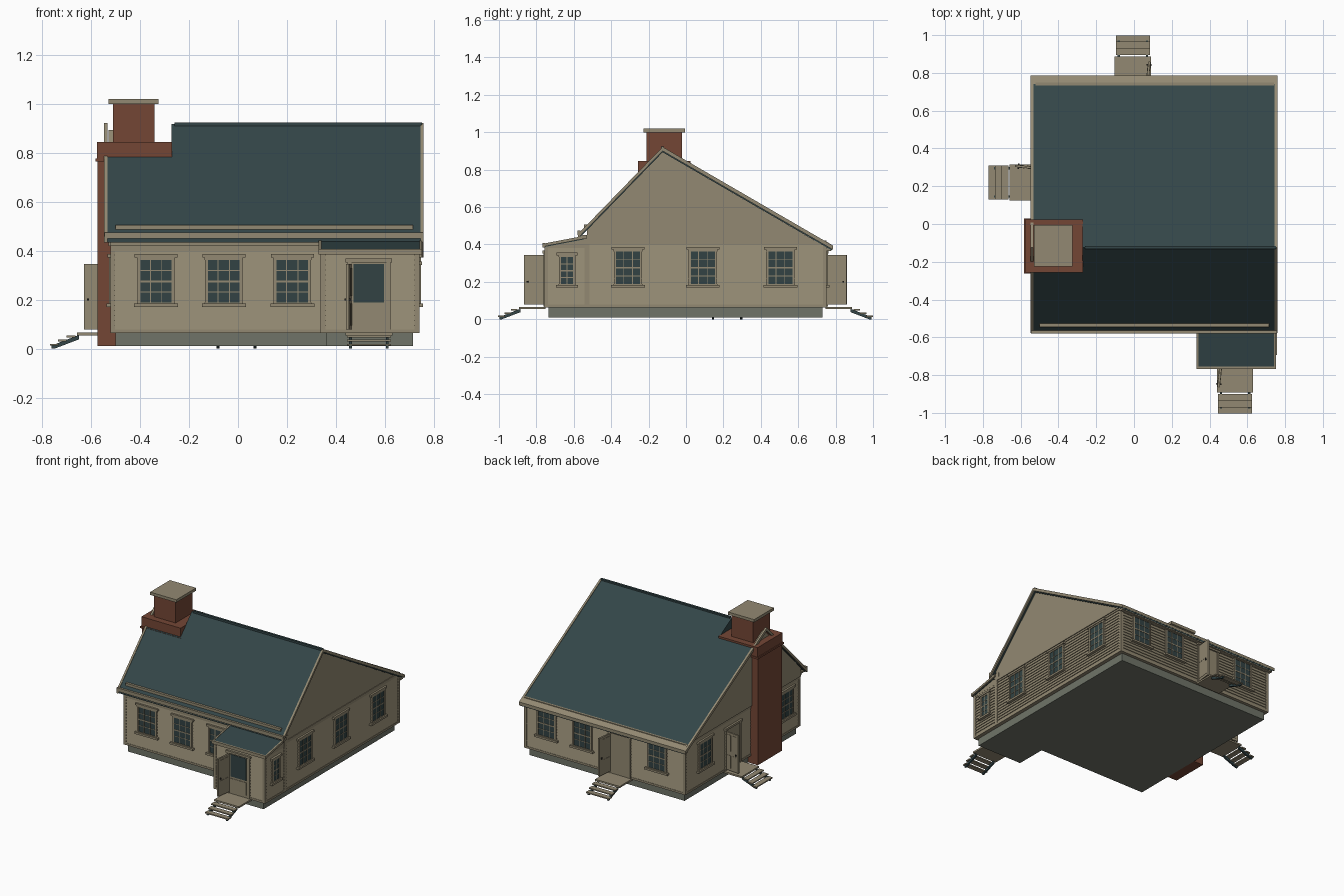
import bpy, bmesh, math
from mathutils import Matrix, Vector

if "Cube" in bpy.data.objects:
    bpy.data.objects.remove(bpy.data.objects["Cube"])


def material(name, rgb):
    m = bpy.data.materials.new(name)
    m.diffuse_color = (*rgb, 1)
    m.use_nodes = True
    m.node_tree.nodes["Principled BSDF"].inputs["Base Color"].default_value = m.diffuse_color
    return m


MATS = [material("beige_paint", (0.29, 0.25, 0.168)),
        material("slate_teal", (0.033, 0.06, 0.064)),
        material("brick", (0.175, 0.062, 0.036)),
        material("foundation_grey", (0.16, 0.175, 0.14)),
        material("window_glass", (0.032, 0.055, 0.057)),
        material("dark_metal", (0.02, 0.02, 0.018))]
BEIGE, SLATE, BRICK, STONE, GLASS, METAL = range(6)


def prism(pts, x0, x1, mat):
    """(y, z) profile extruded along x."""
    return ([(x0, y, z) for y, z in pts], [(x1, y, z) for y, z in pts], mat)


def box(x0, x1, y0, y1, z0, z1, mat=BEIGE):
    return prism([(y0, z0), (y1, z0), (y1, z1), (y0, z1)], x0, x1, mat)


def frustum(x0, x1, y0, y1, z0, z1, flare, mat=BEIGE):
    """Box whose bottom flares outward."""
    f = flare
    return ([(x0 - f, y0 - f, z0), (x1 + f, y0 - f, z0), (x1 + f, y1 + f, z0), (x0 - f, y1 + f, z0)],
            [(x0, y0, z1), (x1, y0, z1), (x1, y1, z1), (x0, y1, z1)], mat)


def build(name, solids, matrix=Matrix()):
    bm = bmesh.new()
    for a, b, mat in solids:
        va = [bm.verts.new(matrix @ Vector(p)) for p in a]
        vb = [bm.verts.new(matrix @ Vector(p)) for p in b]
        n = len(a)
        faces = [bm.faces.new(va), bm.faces.new(vb)]
        faces += [bm.faces.new((va[i], va[(i + 1) % n], vb[(i + 1) % n], vb[i])) for i in range(n)]
        for f in faces:
            f.material_index = mat
    bmesh.ops.recalc_face_normals(bm, faces=bm.faces)
    me = bpy.data.meshes.new(name)
    bm.to_mesh(me)
    bm.free()
    for m in MATS:
        me.materials.append(m)
    ob = bpy.data.objects.new(name, me)
    bpy.context.collection.objects.link(ob)
    return ob


# Wall rectangles: x0, x1, y0, y1
HOUSE = (-0.515, 0.735, -0.53, 0.745)
PORCH = (0.345, 0.735, -0.75, -0.53)
RIDGE_Y, RIDGE_Z = -0.125, 0.918


def roof_z(y):
    return RIDGE_Z - (1.03 * (RIDGE_Y - y) if y < RIDGE_Y else 0.58 * (y - RIDGE_Y))


def slab(y0, y1, x0, x1, mat, up=0.0, thick=0.025):
    """Piece of roof on one slope."""
    a, b = roof_z(y0) + up, roof_z(y1) + up
    return prism([(y0, a), (y1, b), (y1, b - thick), (y0, a - thick)], x0, x1, mat)


# Foundation
build("foundation", [box(-0.5, 0.715, -0.515, 0.73, 0.01, 0.075, STONE),
                     box(0.36, 0.715, -0.735, -0.51, 0.01, 0.075, STONE)])


# Clapboard walls with corner boards and base trim
def walls(name, r, top, count=16):
    x0, x1, y0, y1 = r
    h = (top - 0.075) / count
    parts = [frustum(*r, 0.075 + i * h, 0.075 + (i + 1) * h, 0.005) for i in range(count)]
    parts.append(box(x0 - 0.007, x1 + 0.007, y0 - 0.007, y1 + 0.007, 0.064, 0.078))
    for x in (x0, x1):
        for y in (y0, y1):
            sx, sy = (1 if x == x0 else -1), (1 if y == y0 else -1)
            xa, xb = sorted((x - sx * 0.007, x + sx * 0.013))
            ya, yb = sorted((y - sy * 0.007, y + sy * 0.013))
            parts.append(box(xa, xb, ya, yb, 0.075, top))
    build(name, parts)


walls("house_walls", HOUSE, 0.405)
walls("porch_walls", PORCH, 0.385, 15)
build("frieze", [box(-0.522, 0.742, -0.537, 0.75, 0.4, 0.42),
                 box(-0.522, 0.742, -0.545, -0.5, 0.42, 0.452)])

# Gable walls
gable = [(-0.53, 0.42), (0.69, 0.42), (RIDGE_Y, 0.893), (-0.53, roof_z(-0.53) - 0.022)]
build("gable_walls", [prism(gable, -0.53, -0.51, BEIGE), prism(gable, 0.718, 0.738, BEIGE)])

# Main roof, left open round the chimney
build("main_roof", [slab(-0.57, RIDGE_Y, -0.265, 0.748, SLATE),
                    slab(RIDGE_Y, 0.78, -0.265, 0.748, SLATE),
                    slab(-0.57, -0.25, -0.535, -0.265, SLATE),
                    slab(0.02, 0.78, -0.535, -0.265, SLATE),
                    prism([(-0.25, 0.77), (0.02, 0.77), (0.02, roof_z(0.02)), (RIDGE_Y, RIDGE_Z),
                           (-0.25, roof_z(-0.25))], -0.272, -0.262, SLATE),
                    box(-0.26, 0.752, -0.133, -0.117, 0.905, 0.924, SLATE)])

# Rake boards along the gable edges
rakes = []
for xa, xb in ((-0.547, -0.533), (0.745, 0.759)):
    rakes += [slab(-0.577, RIDGE_Y, xa, xb, BEIGE, 0.004, 0.022),
              slab(RIDGE_Y, 0.785, xa, xb, BEIGE, 0.004, 0.022)]
build("rake_boards", rakes)

# Eave trim, gutters and the bar on the front slope
build("eave_trim", [box(-0.545, 0.758, -0.58, -0.565, 0.45, 0.475),
                    box(-0.535, 0.748, -0.57, -0.53, 0.44, 0.452),
                    slab(0.742, 0.785, -0.535, 0.75, BEIGE, 0.005, 0.02),
                    box(-0.535, 0.748, 0.745, 0.775, 0.365, 0.38),
                    box(-0.5, 0.715, -0.545, -0.528, 0.488, 0.506)])

# Porch roof
pr = [(-0.76, 0.402), (-0.53, 0.446), (-0.53, 0.43), (-0.76, 0.386)]
edge = [(y, z + 0.003) for y, z in pr]
build("porch_roof", [prism(pr, 0.34, 0.742, SLATE), prism(edge, 0.33, 0.341, BEIGE),
                     prism(edge, 0.741, 0.752, BEIGE),
                     box(0.33, 0.752, -0.768, -0.755, 0.385, 0.407)])
build("porch_side_infill", [prism([(-0.75, 0.38), (-0.53, 0.38), (-0.53, 0.432), (-0.75, 0.39)],
                                  0.343, 0.737, BEIGE)])

# Chimney
build("chimney", [box(-0.575, -0.3, -0.25, 0.018, 0.01, 0.775, BRICK),
                  box(-0.583, -0.262, -0.262, 0.03, 0.765, 0.778, BRICK),
                  box(-0.577, -0.27, -0.256, 0.024, 0.775, 0.845, BRICK),
                  box(-0.51, -0.342, -0.21, -0.022, 0.845, 1.0, BRICK),
                  box(-0.53, -0.325, -0.226, -0.005, 1.0, 1.02, BEIGE)])


def place(x, y, degrees):
    """Local frame on a wall: local -y points outward."""
    return Matrix.Translation((x, y, 0)) @ Matrix.Rotation(math.radians(degrees), 4, 'Z')


# Sash windows
def window(name, x, y, deg, w=0.07, z0=0.188, z1=0.362, cols=3, rows=4):
    parts = [box(-w, w, -0.009, 0.002, z0, z1, GLASS),
             box(-w - 0.02, w + 0.02, -0.022, 0, z0 - 0.018, z0 - 0.004),
             box(-w - 0.018, w + 0.018, -0.018, 0, z1 + 0.01, z1 + 0.024),
             box(-w - 0.008, w + 0.008, -0.013, 0, z1, z1 + 0.01),
             box(-w - 0.008, w + 0.008, -0.013, 0, z0 - 0.006, z0)]
    for s in (-1, 1):
        parts.append(box(s * w - 0.006, s * w + 0.006, -0.013, 0, z0, z1))
    for i in range(1, cols):
        c = -w + 2 * w * i / cols
        parts.append(box(c - 0.002, c + 0.002, -0.011, 0, z0, z1))
    for j in range(1, rows):
        c, t = z0 + (z1 - z0) * j / rows, 0.004 if 2 * j == rows else 0.002
        parts.append(box(-w, w, -0.011, 0, c - t, c + t))
    build(name, parts, place(x, y, deg))


for i, x in enumerate((-0.335, -0.058, 0.222)):
    window(f"front_window_{i}", x, -0.53, 0)
for i, y in enumerate((-0.31, 0.09, 0.505)):
    window(f"right_window_{i}", 0.735, y, 90)
for i, x in enumerate((0.565, 0.285, -0.3)):
    window(f"back_window_{i}", x, 0.745, 180)
for i, y in enumerate((0.53, -0.38)):
    window(f"left_window_{i}", -0.515, y, -90)
window("porch_window", 0.735, -0.636, 90, 0.038, 0.188, 0.332, 2, 4)


# Doorway with an open leaf, landing and steps
def entrance(name, x, y, deg, glazed):
    m = place(x, y, deg)
    frame = [box(s * 0.08 - 0.008, s * 0.08 + 0.008, -0.013, 0, 0.068, 0.355) for s in (-1, 1)]
    frame += [box(-0.095, 0.095, -0.018, 0, 0.353, 0.368),
              box(-0.075, 0.075, -0.008, 0, 0.068, 0.355)]
    if glazed:
        frame += [box(-0.062, 0.062, -0.011, 0, 0.188, 0.345, GLASS),
                  box(-0.062, 0.062, -0.011, 0, 0.085, 0.175)]
    build(name + "_door_frame", frame, m)
    leaf = [box(-0.006, 0.006, -0.112, 0, 0.078, 0.345),
            box(-0.014, 0.014, -0.098, -0.09, 0.196, 0.206, METAL)]
    for s in (-1, 1):                              # raised panels on both sides
        for ya in (-0.098, -0.05):
            for za, zb in ((0.095, 0.185), (0.215, 0.33)):
                xa, xb = sorted((s * 0.005, s * 0.008))
                leaf.append(box(xa, xb, ya, ya + 0.036, za, zb))
    build(name + "_door_leaf", leaf, m @ place(-0.076, -0.003, -6))
    steps = [box(-0.096, 0.096, -0.143, 0, 0.054, 0.066)]
    for d, z in ((0.168, 0.05), (0.203, 0.033), (0.236, 0.016)):
        steps.append(box(-0.09, 0.09, -d - 0.018, -d + 0.018, z - 0.004, z + 0.004))
    for s in (-0.075, 0.075):
        steps.append(prism([(-0.135, 0.056), (-0.135, 0.038), (-0.235, 0.0), (-0.248, 0.0), (-0.248, 0.012)],
                           s - 0.006, s + 0.006, SLATE))
    build(name + "_steps", steps, m)


entrance("front", 0.535, -0.75, 0, True)
entrance("back", -0.006, 0.745, 180, False)
entrance("left", -0.515, 0.22, -90, False)
